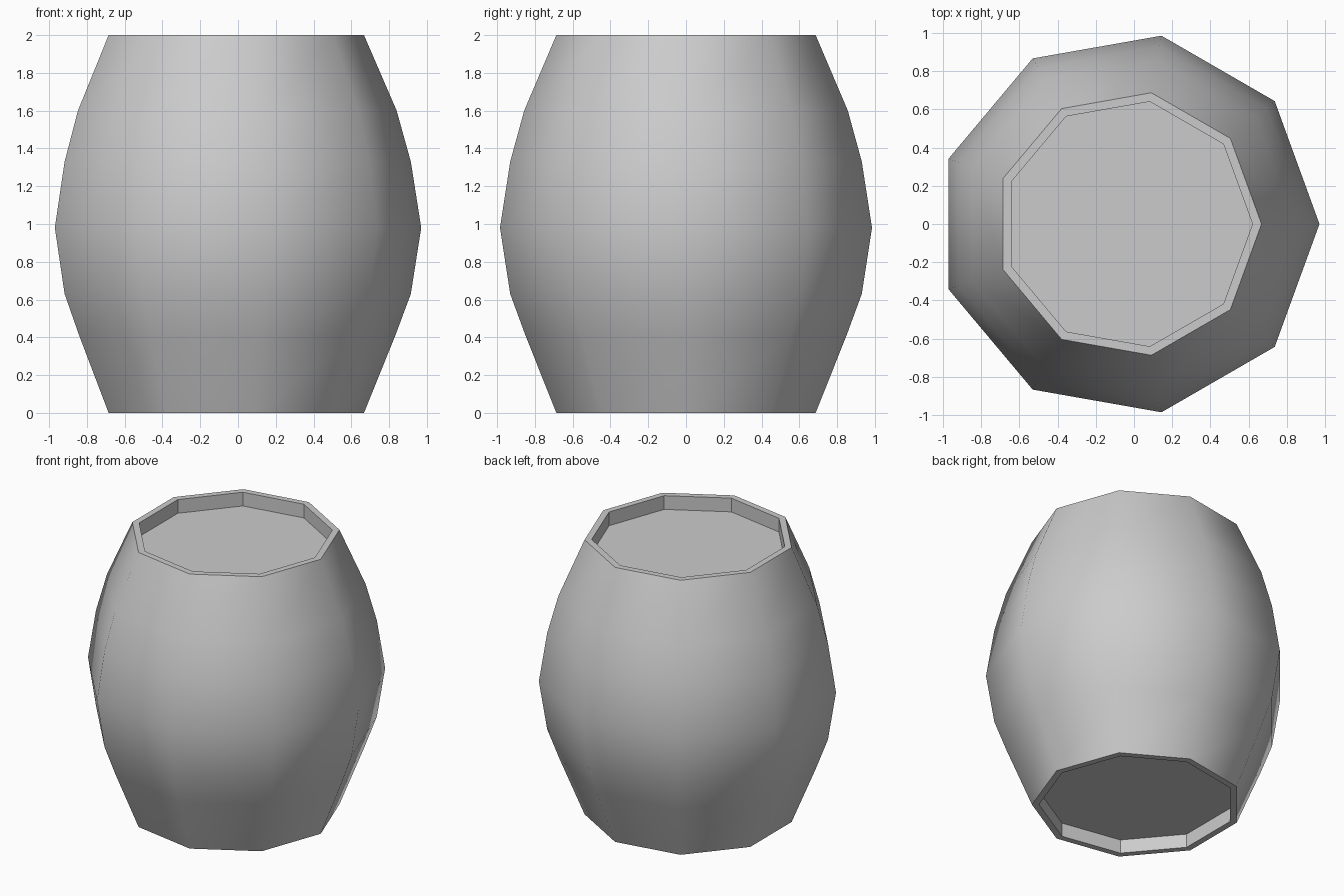
import bpy, bmesh, math

if "Cube" in bpy.data.objects:
    bpy.data.objects.remove(bpy.data.objects["Cube"])

SIDES = 9
CX = -0.03  # nonagon bounds are centred, so its axis sits slightly left

# Barrel profile (radius, z): recessed base, base rim, staves, top rim, recessed lid
profile = [(0.65, 0.10), (0.65, 0.0), (0.697, 0.0), (0.863, 0.41), (0.945, 0.63),
           (1.0, 0.98), (0.945, 1.33), (0.87, 1.60), (0.697, 2.0), (0.65, 2.0), (0.65, 1.90)]
SMOOTH_BANDS = range(2, 8)  # outer staves only

bm = bmesh.new()
rings = []
for r, z in profile:
    rings.append([bm.verts.new((CX + r * math.cos(math.tau * i / SIDES),
                                r * math.sin(math.tau * i / SIDES), z))
                  for i in range(SIDES)])

# Walls between consecutive rings
for k in range(len(rings) - 1):
    a, b = rings[k], rings[k + 1]
    for i in range(SIDES):
        j = (i + 1) % SIDES
        face = bm.faces.new((a[i], a[j], b[j], b[i]))
        face.smooth = k in SMOOTH_BANDS

# Base and lid panels
bm.faces.new(list(reversed(rings[0])))
bm.faces.new(rings[-1])
bmesh.ops.recalc_face_normals(bm, faces=bm.faces)

# Crisp edges wherever a flat face meets anything
for e in bm.edges:
    e.smooth = all(f.smooth for f in e.link_faces)

mesh = bpy.data.meshes.new("barrel")
bm.to_mesh(mesh)
bm.free()
barrel = bpy.data.objects.new("barrel", mesh)
bpy.context.collection.objects.link(barrel)
